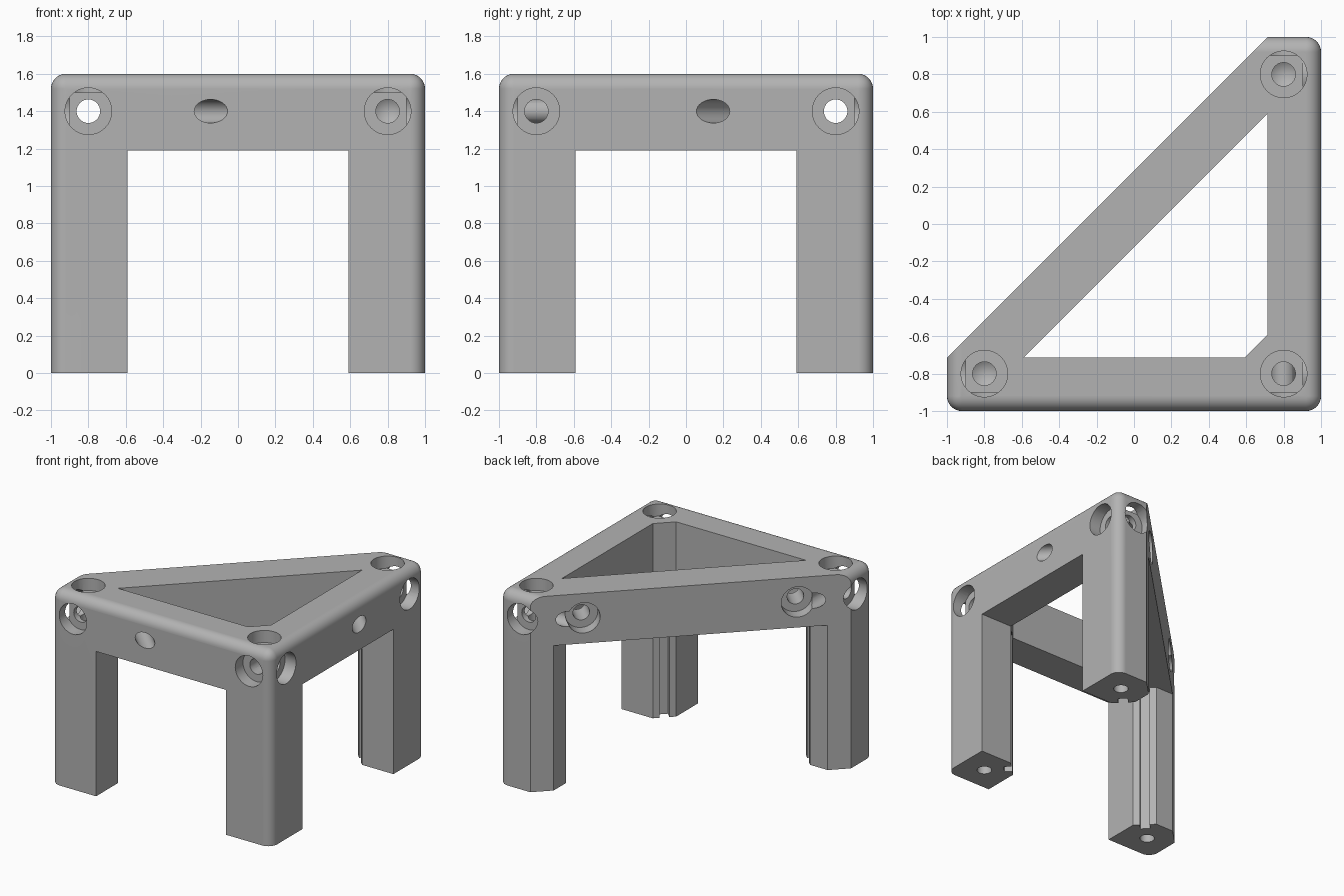
import bpy
import bmesh
import math
from mathutils import Vector

if "Cube" in bpy.data.objects:
    bpy.data.objects.remove(bpy.data.objects["Cube"], do_unlink=True)

TOP, BEAM = 1.6, 1.19          # overall height, underside of the beams
LEG, INNER = 0.59, 0.715       # inner faces of the legs and of the beams
BOLT, BOLT_Z = 0.8, 1.4        # bolt centre lines

grey = bpy.data.materials.new("light grey plastic")
grey.use_nodes = True
grey.diffuse_color = (0.45, 0.45, 0.45, 1)
grey.node_tree.nodes["Principled BSDF"].inputs["Base Color"].default_value = grey.diffuse_color


def make_object(name, bm):
    bmesh.ops.recalc_face_normals(bm, faces=bm.faces)
    mesh = bpy.data.meshes.new(name)
    bm.to_mesh(mesh)
    bm.free()
    mesh.materials.append(grey)
    obj = bpy.data.objects.new(name, mesh)
    bpy.context.collection.objects.link(obj)
    return obj


def prism(name, plan, low, high):
    bm = bmesh.new()
    face = bm.faces.new([bm.verts.new((x, y, low)) for x, y in plan])
    new = bmesh.ops.extrude_face_region(bm, geom=[face])["geom"]
    moved = [v for v in new if isinstance(v, bmesh.types.BMVert)]
    bmesh.ops.translate(bm, verts=moved, vec=(0, 0, high - low))
    return make_object(name, bm)


def bore(name, start, direction, profile):
    """Turned cutter: profile is (radius, depth) along the direction."""
    bm = bmesh.new()
    verts = [bm.verts.new((r, 0, d)) for r, d in profile]
    edges = [bm.edges.new(pair) for pair in zip(verts, verts[1:])]
    bmesh.ops.spin(bm, geom=verts + edges, cent=(0, 0, 0), axis=(0, 0, 1),
                   angle=math.tau, steps=32)
    bmesh.ops.remove_doubles(bm, verts=bm.verts, dist=0.0005)
    turn = Vector((0, 0, 1)).rotation_difference(Vector(direction).normalized())
    bmesh.ops.rotate(bm, verts=bm.verts, matrix=turn.to_matrix())
    bmesh.ops.translate(bm, verts=bm.verts, vec=start)
    return make_object(name, bm)


def bolt_hole(start, direction, depth):
    return bore("bolt_cutter", start, direction,
                [(0, -0.1), (0.125, -0.1), (0.125, 0.1), (0.063, 0.1),
                 (0.063, depth), (0, depth + 0.04)])


# Solid block with rounded top and upright edges
bm = bmesh.new()
bmesh.ops.create_cube(bm, size=2)
for v in bm.verts:
    v.co.z = TOP if v.co.z > 0 else 0
rounded = [e for e in bm.edges if max(v.co.z for v in e.verts) > 0]
bmesh.ops.bevel(bm, geom=rounded, offset=0.08, segments=8, profile=0.5,
                affect='EDGES', clamp_overlap=True)
frame = make_object("corner_frame", bm)

cutters = []

# Diagonal back face
cutters.append(prism("diagonal_cutter", [(-2, -2 + 1 - INNER), (2, 2 + 1 - INNER), (-2, 4)], -1, 3))

# Space between the legs, with chamfered inner leg corners
gap = []
for i in range(4):
    a = i * math.pi / 2
    c, s = round(math.cos(a)), round(math.sin(a))
    for x, y in [(3, LEG), (INNER, LEG), (LEG, INNER), (LEG, 3)]:
        gap.append((c * x - s * y, s * x + c * y))
cutters.append(prism("leg_gap_cutter", gap, -1, BEAM))

# Triangular opening through the top
cutters.append(prism("opening_cutter",
                     [(-LEG, -INNER), (LEG, -INNER), (INNER, -LEG), (INNER, LEG)], -1, 3))

for sx, sy in [(-1, -1), (1, -1), (1, 1)]:
    # Upright groove in the inner chamfer of each leg
    mid = Vector((sx, sy)) * (LEG + INNER) / 2
    out = Vector((sx, sy)).normalized()
    side = Vector((-out.y, out.x)) * 0.037
    cutters.append(prism("groove_cutter",
                         [mid + side - out * 0.1, mid + side + out * 0.06,
                          mid - side + out * 0.06, mid - side - out * 0.1], -0.5, BEAM - 0.005))
    # Counterbored holes in the three outer faces, and a hole in the foot
    x, y = sx * BOLT, sy * BOLT
    cutters.append(bolt_hole((x, y, TOP), (0, 0, -1), 0.6))
    cutters.append(bolt_hole((sx, y, BOLT_Z), (-sx, 0, 0), 0.6))
    cutters.append(bolt_hole((x, sy, BOLT_Z), (0, -sy, 0), 0.6))
    cutters.append(bore("foot_cutter", (x, y, 0), (0, 0, 1),
                        [(0, -0.1), (0.055, -0.1), (0.055, 0.4), (0, 0.44)]))

# Oblique bolt holes entering through the diagonal face
near, far = 0.43, 0.715
cutters.append(bolt_hole((-far, -near, BOLT_Z), (1, -1, 0), 1.0))
cutters.append(bolt_hole((near, far, BOLT_Z), (1, -1, 0), 1.0))

# Cut everything out of the block
bpy.context.view_layer.objects.active = frame
for cutter in cutters:
    cutter.hide_render = True
    mod = frame.modifiers.new("cut", 'BOOLEAN')
    mod.operation = 'DIFFERENCE'
    mod.solver = 'EXACT'
    mod.object = cutter
    bpy.ops.object.modifier_apply(modifier=mod.name)
    bpy.data.objects.remove(cutter, do_unlink=True)

# Smooth fillets and bores, crisp edges elsewhere
for obj in bpy.context.selected_objects:
    obj.select_set(False)
frame.select_set(True)
bpy.ops.object.shade_smooth_by_angle(angle=math.radians(30))
weighted = frame.modifiers.new("flat faces", 'WEIGHTED_NORMAL')
weighted.keep_sharp = True
